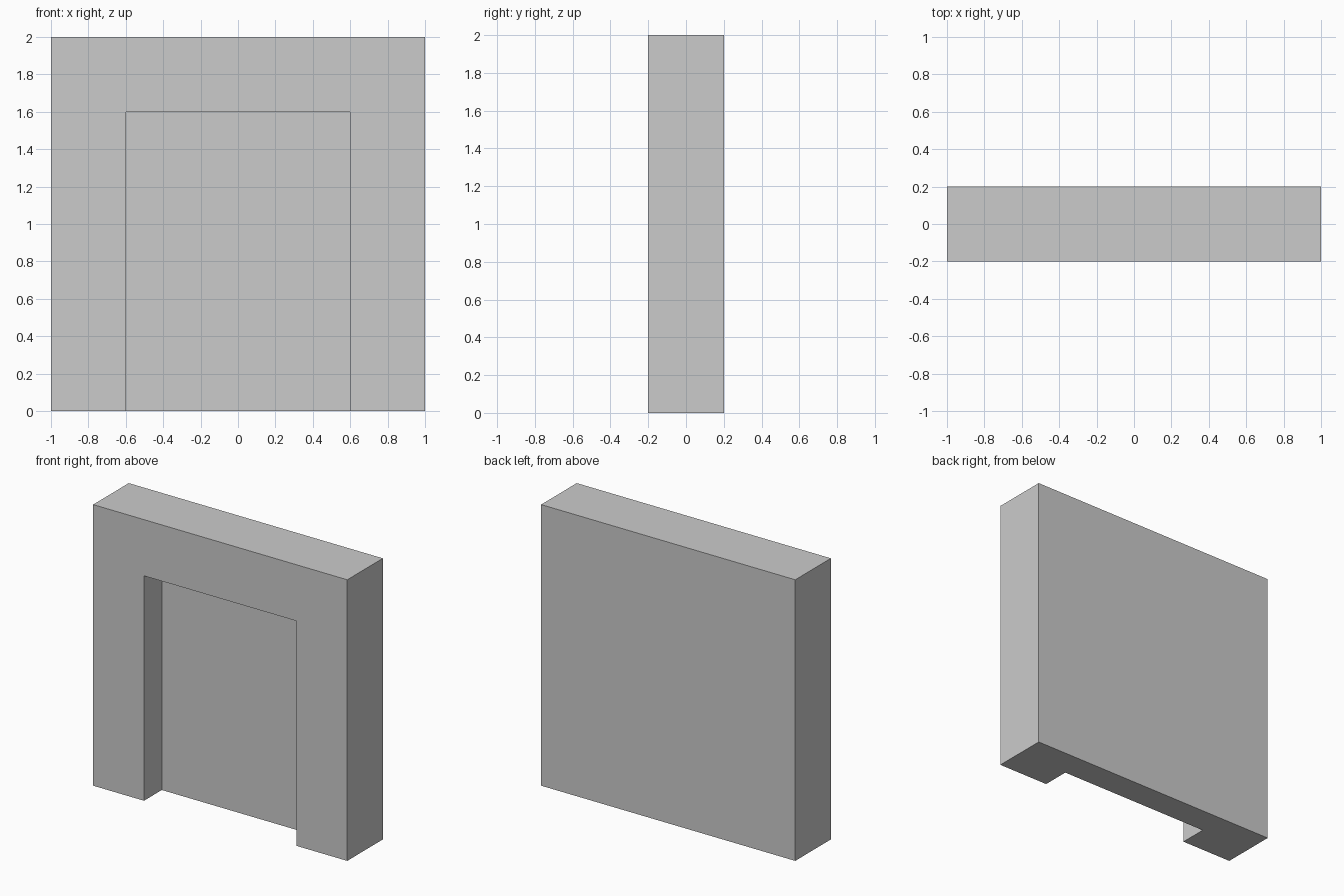
import bpy

if "Cube" in bpy.data.objects:
    bpy.data.objects.remove(bpy.data.objects["Cube"])


def box(name, x, y, z):
    """Box spanning the (min, max) ranges on each axis."""
    spans = (x, y, z)
    bpy.ops.mesh.primitive_cube_add(size=1, location=[(a + b) / 2 for a, b in spans])
    obj = bpy.context.object
    obj.name = name
    obj.scale = [b - a for a, b in spans]
    bpy.ops.object.transform_apply(location=True, rotation=False, scale=True)
    return obj


# Solid wall slab
wall = box("recessed_wall", (-1, 1), (-0.2, 0.2), (0, 2))

# Doorway niche, cut halfway into the front and open at the floor
cutter = box("niche_cutter", (-0.6, 0.6), (-0.4, 0), (-0.2, 1.6))
cutter.hide_render = True

niche = wall.modifiers.new("niche", 'BOOLEAN')
niche.operation = 'DIFFERENCE'
niche.solver = 'EXACT'
niche.object = cutter
bpy.context.view_layer.objects.active = wall
bpy.ops.object.modifier_apply(modifier=niche.name)
bpy.data.objects.remove(cutter)
